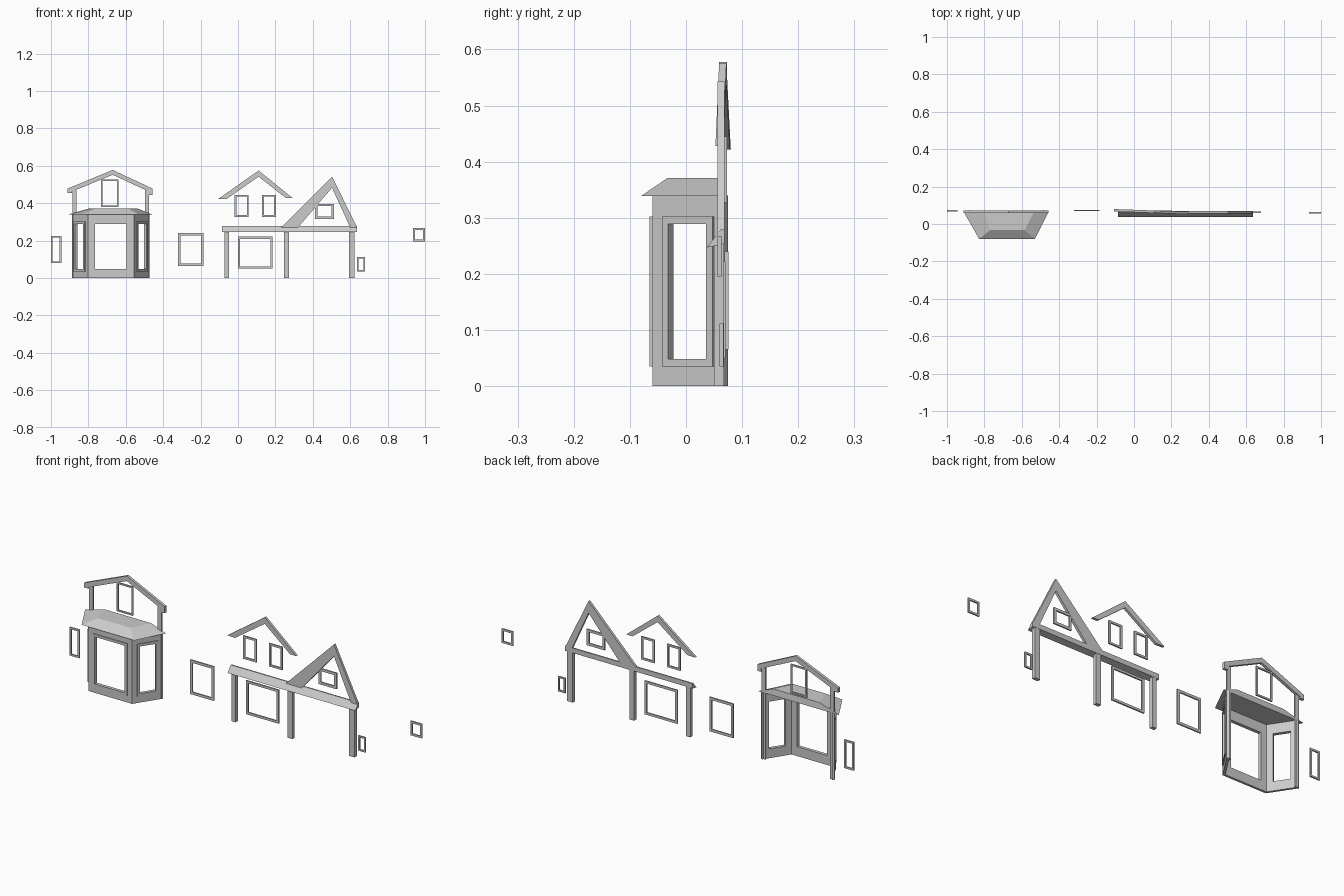
import bpy, bmesh, math
from mathutils import Matrix

if "Cube" in bpy.data.objects:
    bpy.data.objects.remove(bpy.data.objects["Cube"])


def finish(name, bm, mat=Matrix()):
    bmesh.ops.recalc_face_normals(bm, faces=bm.faces)
    me = bpy.data.meshes.new(name)
    bm.to_mesh(me)
    bm.free()
    ob = bpy.data.objects.new(name, me)
    ob.matrix_world = mat
    bpy.context.collection.objects.link(ob)
    return ob


def loft(name, a, b):
    """Closed solid between two matching 3D outlines."""
    bm = bmesh.new()
    va, vb = [bm.verts.new(p) for p in a], [bm.verts.new(p) for p in b]
    bm.faces.new(va)
    bm.faces.new(vb)
    n = len(va)
    for i in range(n):
        j = (i + 1) % n
        bm.faces.new((va[i], va[j], vb[j], vb[i]))
    return finish(name, bm)


def profile(name, pts, y0, y1, yaw=0, pivot=0):
    """XZ outline extruded in y; yaw shears the board backwards along x."""
    return loft(name, *[[(x, y + yaw * (x - pivot), z) for x, z in pts] for y in (y0, y1)])


def box(name, x0, x1, y0, y1, z0, z1):
    return profile(name, [(x0, z0), (x1, z0), (x1, z1), (x0, z1)], y0, y1)


def ring(name, outer, inner, y0, y1, mat=Matrix()):
    """Rectangular frame; rectangles are (x0, x1, z0, z1)."""
    bm = bmesh.new()

    def rect(r, y):
        x0, x1, z0, z1 = r
        return [bm.verts.new((x, y, z)) for x, z in ((x0, z0), (x1, z0), (x1, z1), (x0, z1))]
    loops = [rect(outer, y0), rect(outer, y1), rect(inner, y1), rect(inner, y0)]
    for k in range(4):
        a, b = loops[k], loops[(k + 1) % 4]
        for i in range(4):
            j = (i + 1) % 4
            bm.faces.new((a[i], a[j], b[j], b[i]))
    return finish(name, bm, mat)


def inset(r, t):
    return (r[0] + t, r[1] - t, r[2] + t, r[3] - t)


# Flat window frames: name, rectangle, front y, bar width
for name, r, y, t in [
    ("left_small_window", (-1.0, -.945, .08, .225), .068, .009),
    ("bay_upper_window", (-.732, -.64, .38, .528), .064, .008),
    ("middle_window", (-.32, -.185, .065, .24), .069, .013),
    ("porch_window", (.0, .185, .05, .222), .063, .012),
    ("gable_window_left", (-.018, .057, .327, .445), .066, .010),
    ("gable_window_right", (.128, .203, .327, .445), .066, .010),
    ("porch_gable_window", (.413, .514, .315, .397), .061, .013),
    ("right_low_window", (.637, .678, .035, .112), .060, .008),
    ("right_small_window", (.935, 1.0, .195, .268), .056, .010),
]:
    ring(name, r, inset(r, t), y, y + .007)

# Bay walls with window openings and raised trims
foot = [(-.887, .068), (-.803, -.06), (-.557, -.06), (-.473, .068)]
for i, label in enumerate(("left", "front", "right")):
    (xa, ya), (xb, yb) = foot[i], foot[i + 1]
    length = math.hypot(xb - xa, yb - ya)
    mat = Matrix.Translation((xa, ya, 0)) @ Matrix.Rotation(math.atan2(yb - ya, xb - xa), 4, 'Z')
    m0, m1 = {"left": (.022, .024), "front": (.025, .025), "right": (.024, .022)}[label]
    trim = (m0, length - m1, .035, .302)
    opening = inset(trim, .013)
    ring("bay_wall_" + label, (0, length, 0, .34), opening, 0, .012, mat)
    ring("bay_trim_" + label, trim, opening, -.005, .001, mat)

# Bay corner posts
for x0, side in ((-.885, "left"), (-.497, "right")):
    box("bay_post_" + side, x0, x0 + .022, .06, .069, 0, .468)

# Bay hip roof
eave = [(-.912, .068), (-.828, -.08), (-.53, -.08), (-.455, .068)]
ridge = [(-.80, .064), (-.77, -.033), (-.585, -.033), (-.535, .064)]
loft("bay_roof", [(x, y, .339) for x, y in eave], [(x, y, .371) for x, y in ridge])

# Gable boards
profile("bay_gable", [(-.912, .478), (-.67, .578), (-.456, .478), (-.456, .445), (-.476, .445),
                      (-.476, .462), (-.67, .552), (-.888, .462), (-.888, .455), (-.912, .455)], .059, .073)
profile("middle_gable", [(-.107, .422), (.11, .575), (.292, .428), (.256, .428), (.11, .542),
                         (-.062, .422)], .059, .072, -.036, .11)
profile("porch_gable", [(.23, .27), (.503, .543), (.637, .27), (.6, .27), (.503, .483), (.32, .27)],
        .056, .069)

# Porch roof and posts
section = [(.037, .247), (.062, .279), (.069, .279), (.069, .254)]
loft("porch_roof", *[[(x, y, z) for y, z in section] for x in (-.085, .637)])
for i, (x0, x1) in enumerate([(-.072, -.048), (.246, .273), (.593, .624)]):
    box(f"porch_post_{i + 1}", x0, x1, .05, .068, 0, .256)
